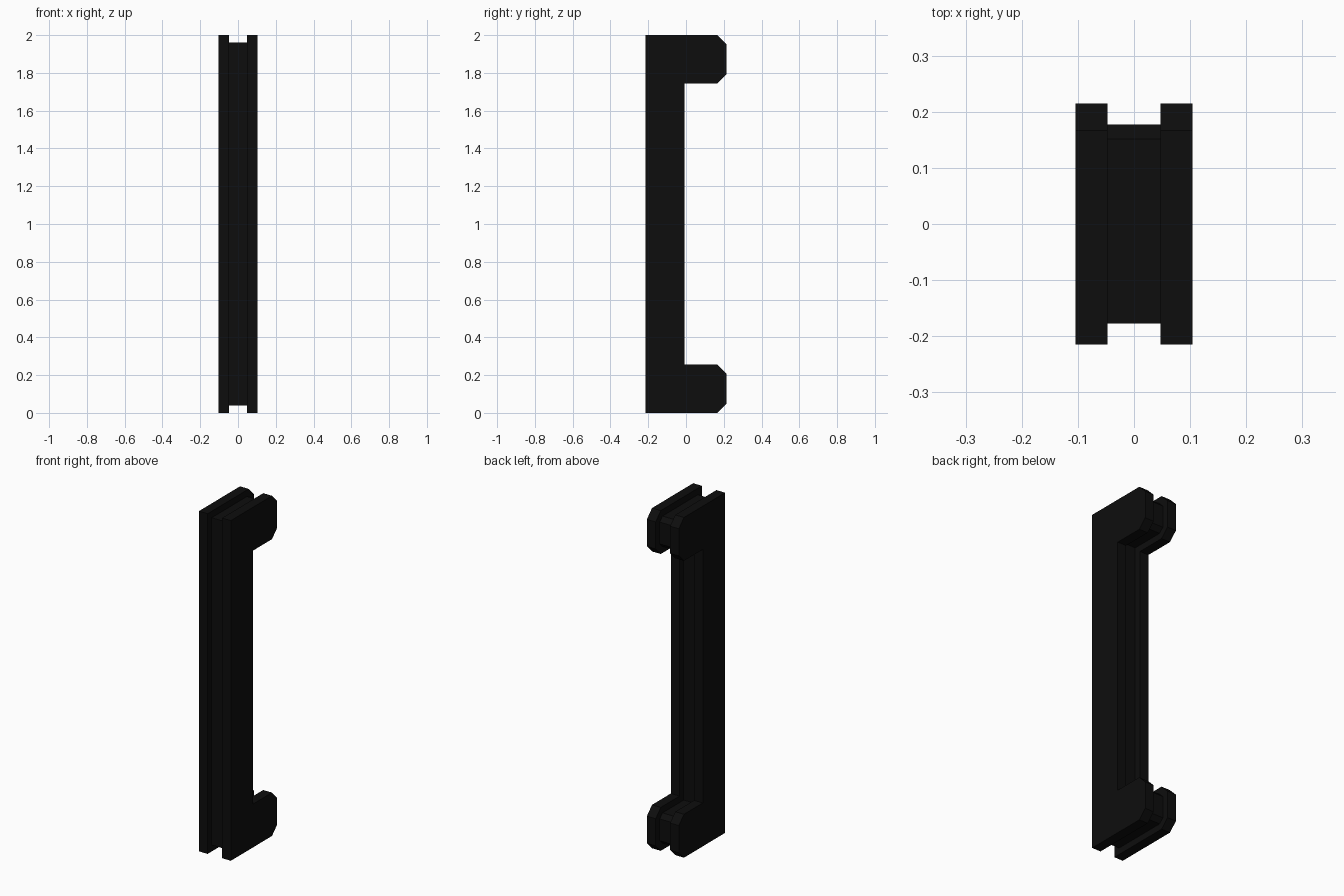
import bpy, bmesh

cube = bpy.data.objects.get("Cube")
if cube:
    bpy.data.objects.remove(cube, do_unlink=True)

black = bpy.data.materials.new("near_black")
black.use_nodes = True
colour = (0.004, 0.004, 0.004, 1)
black.diffuse_color = colour
black.node_tree.nodes["Principled BSDF"].inputs["Base Color"].default_value = colour


def bracket_outline(d):
    """Bracket outline in (y, z), inset by d, mirrored about mid height."""
    k = d * 0.414  # slide of chamfer corners along the straight edges
    low = [(-0.215 + d, d), (0.167 - k, d), (0.215 - d, 0.048 + k),
           (0.215 - d, 0.207 - k), (0.167 - k, 0.255 - d), (-0.008 - d, 0.255 - d)]
    return low + [(y, 2 - z) for y, z in reversed(low)]


def extruded_plate(name, outline, x0, x1):
    bm = bmesh.new()
    face = bm.faces.new([bm.verts.new((x0, y, z)) for y, z in outline])
    ext = bmesh.ops.extrude_face_region(bm, geom=[face])
    for v in ext["geom"]:
        if isinstance(v, bmesh.types.BMVert):
            v.co.x = x1
    bmesh.ops.recalc_face_normals(bm, faces=bm.faces)
    mesh = bpy.data.meshes.new(name)
    bm.to_mesh(mesh)
    bm.free()
    mesh.materials.append(black)
    obj = bpy.data.objects.new(name, mesh)
    bpy.context.collection.objects.link(obj)
    return obj


# Two outer side plates
for name, side in (("left_plate", 1), ("right_plate", -1)):
    extruded_plate(name, bracket_outline(0), side * 0.047, side * 0.104)

# Recessed core that leaves a groove all round
extruded_plate("recessed_core", bracket_outline(0.038), -0.047, 0.047)
